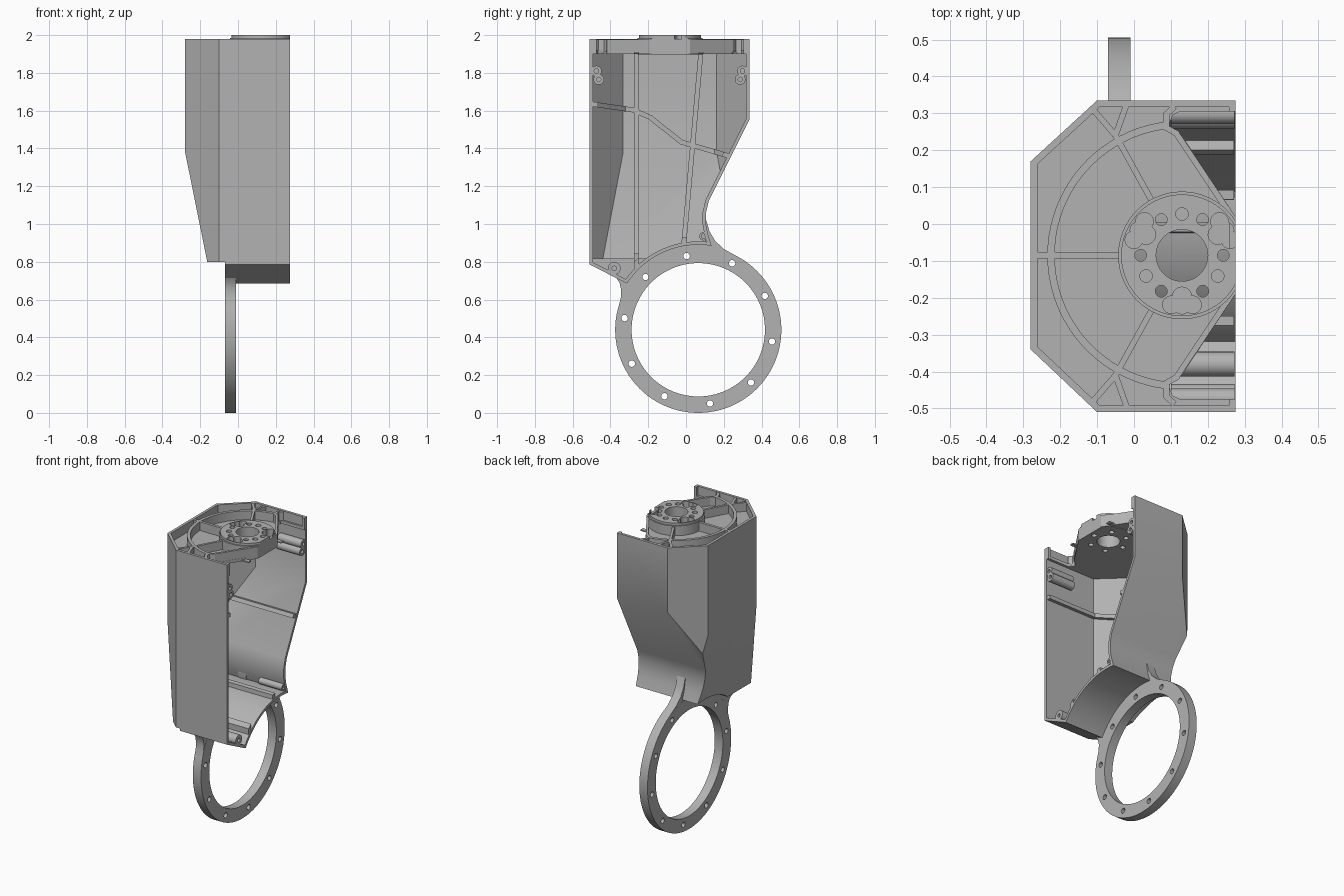
import bpy, bmesh
from math import cos, sin, radians
from mathutils import Vector

cube = bpy.data.objects.get("Cube")
if cube:
    bpy.data.objects.remove(cube, do_unlink=True)

metal = bpy.data.materials.new("grey metal")
metal.use_nodes = True
GREY = (0.45, 0.45, 0.45, 1)
metal.diffuse_color = GREY
metal.node_tree.nodes["Principled BSDF"].inputs["Base Color"].default_value = GREY

RING = (0.065, 0.44)   # ring centre in y, z
HUB = (0.13, -0.085)   # hub centre in x, y
FRONT = 0.275          # open side of the housing
TOP = 1.98


def polar(c, r, deg):
    return (c[0] + r * cos(radians(deg)), c[1] + r * sin(radians(deg)))


def arc(c, r, a, b, n):
    return [polar(c, r, a + (b - a) * i / n) for i in range(n + 1)]


def circle(c, r, n=32):
    return arc(c, r, 0, 360, n)[:-1]


def bar(p, q, width):
    """Rectangle around the segment p-q."""
    p, q = Vector(p), Vector(q)
    d = (q - p).normalized() * width / 2
    s = Vector((-d.y, d.x))
    return [p + s, p - s, q - s, q + s]


def inset(pts, t):
    """Move a counter-clockwise outline inward by t."""
    pts = [Vector(p) for p in pts]
    out = []
    for i, b in enumerate(pts):
        d1 = (b - pts[i - 1]).normalized()
        d2 = (pts[(i + 1) % len(pts)] - b).normalized()
        n1, n2 = Vector((-d1.y, d1.x)), Vector((-d2.y, d2.x))
        out.append(b + (n1 + n2) * t / (1 + n1.dot(n2)))
    return out


def prism(name, pts, lo, hi, axis="z", planes=()):
    """Extrude an outline along x or z, then trim it by (point, outward normal)."""
    bm = bmesh.new()
    place = (lambda p, h: (h, p[0], p[1])) if axis == "x" else (lambda p, h: (p[0], p[1], h))
    a = [bm.verts.new(place(p, lo)) for p in pts]
    b = [bm.verts.new(place(p, hi)) for p in pts]
    bm.faces.new(a)
    bm.faces.new(b)
    for i in range(len(a)):
        bm.faces.new((a[i - 1], a[i], b[i], b[i - 1]))
    for co, no in planes:
        bmesh.ops.bisect_plane(bm, geom=bm.verts[:] + bm.edges[:] + bm.faces[:], dist=1e-5,
                               plane_co=co, plane_no=no, clear_outer=True)
        bmesh.ops.holes_fill(bm, edges=[e for e in bm.edges if e.is_boundary], sides=0)
    bmesh.ops.recalc_face_normals(bm, faces=bm.faces[:])
    me = bpy.data.meshes.new(name)
    bm.to_mesh(me)
    bm.free()
    me.materials.append(metal)
    ob = bpy.data.objects.new(name, me)
    bpy.context.collection.objects.link(ob)
    return ob


def boolean(ob, cutter, op="DIFFERENCE", keep=False):
    mod = ob.modifiers.new("cut", "BOOLEAN")
    mod.operation, mod.object, mod.solver = op, cutter, "EXACT"
    bpy.context.view_layer.objects.active = ob
    bpy.ops.object.modifier_apply(modifier=mod.name)
    if not keep:
        bpy.data.objects.remove(cutter, do_unlink=True)
    return ob


# Side profile of the housing in y, z
profile = [(-0.51, TOP), (-0.51, 0.785)] + arc(RING, 0.45, 147, 81, 24) + [
    (0.115, 0.95), (0.106, 1.0), (0.106, 1.06), (0.12, 1.12), (0.335, 1.55), (0.335, TOP)]


def housing(name, t, x_max, z_max):
    """Housing volume shrunk by t, with bevelled back corners and tapered lower back."""
    planes = []
    for co, no in (((-0.28, 0.17, 1), (-0.165, 0.18, 0)), ((-0.28, -0.34, 1), (-0.17, -0.18, 0)),
                   ((-0.28, 0, 1.38), (-0.57, 0, -0.115))):
        no = Vector(no).normalized()
        planes.append((Vector(co) - no * t, no))
    planes.append(((0, 0, z_max), (0, 0, 1)))
    ob = prism(name, inset(profile, t), -0.28 + t, x_max, "x", planes)
    under = prism("under_cutter", [(-1, -1), (-0.07 + t, -1), (-0.07 + t, 1), (-1, 1)], 0, 0.8 + t)
    return boolean(ob, under)


# Thin-walled housing, open on one side
shell = housing("housing", 0, FRONT, 3)
boolean(shell, housing("cavity", 0.018, 0.5, 1.9))

# Recessed top with a notch either side of the hub
top_outline = [(-0.28, -0.34), (-0.1, -0.51), (FRONT, -0.51), (FRONT, 0.335), (-0.1, 0.335), (-0.28, 0.17)]
boolean(shell, prism("top_recess", inset(top_outline, 0.018), 1.92, 2.1))
notch = [(0.3, -0.018), (0.13, 0.24), (0.105, 0.25), (0.095, 0.27), (0.105, 0.295), (0.125, 0.305), (0.3, 0.305)]


def flip(p, side):
    return (p[0], HUB[1] + (p[1] - HUB[1]) * side)


for side in (1, -1):
    boolean(shell, prism("notch", [flip(p, side) for p in notch], 1.86, 2.1))

# Ribs standing inside the walls
layer = housing("rib_layer", 0.006, FRONT - 0.004, 1.91)
boolean(layer, housing("rib_void", 0.045, 0.5, 1.902))
rib_lines = [((-0.262, 1.92), (-0.262, 0.6)), ((0.08, 1.92), (-0.02, 0.8)),
             ((-0.6, 1.65), (-0.255, 1.6)), ((-0.27, 1.6), (-0.18, 1.56)),
             ((-0.19, 1.565), (-0.02, 1.43)), ((-0.03, 1.435), (0.4, 1.31))]
for i, (p, q) in enumerate(rib_lines):
    rib = prism(f"inner_rib_{i + 1}", bar(p, q, 0.026), -0.5, 0.5, "x")
    boolean(rib, layer, "INTERSECT", keep=True)
bpy.data.objects.remove(layer, do_unlink=True)

# Web of ribs on the top
rib_z = (1.91, TOP - 0.002)
prism("top_arc_rib", arc(HUB, 0.365, 97, 263, 40) + arc(HUB, 0.345, 263, 97, 40), *rib_z)
prism("top_spoke_back", bar(polar(HUB, 0.16, 180), (-0.27, HUB[1]), 0.018), *rib_z)
top_lines = [(polar(HUB, 0.16, 119), (-0.05, 0.24)), ((-0.05, 0.24), (-0.115, 0.315)),
             ((-0.052, 0.235), (-0.02, 0.325)), ((0.262, 0.025), (0.115, 0.245)),
             ((0.12, 0.243), (0.085, 0.262)), ((0.088, 0.26), (0.088, 0.3)), ((0.085, 0.295), (0.11, 0.318))]
for side, word in ((1, "back"), (-1, "front")):
    for i, (p, q) in enumerate(top_lines):
        prism(f"top_rib_{word}_{i + 1}", bar(flip(p, side), flip(q, side), 0.016), *rib_z)

# Mounting hub with bores and rounded pockets
clip = [((FRONT, 0, 0), (1, 0, 0))]
hub = prism("hub", circle(HUB, 0.173, 64), 1.898, 1.985, "z", clip)
boolean(hub, prism("hub_face", circle(HUB, 0.165, 64), 1.94, 2.0, "z", clip), "UNION")
for ob in (hub, shell):
    boolean(ob, prism("centre_bore", circle(HUB, 0.07, 48), 1.8, 2.1))
    for k in range(6):
        boolean(ob, prism("bore", circle(polar(HUB, 0.112, 60 * k), 0.016, 20), 1.8, 2.1))
for a in (30, 150, 270):
    for r, da, size in ((0.137, 12, 0.024), (0.137, -12, 0.024), (0.137, 0, 0.022), (0.112, 0, 0.026)):
        boolean(hub, prism("pocket", circle(polar(HUB, r, a + da), size, 20), 1.95, 2.1))
    boolean(hub, prism("blind_hole", circle(polar(HUB, 0.112, a + 60), 0.017, 20), 1.95, 2.1))

# Screw bosses along the open edge
bosses = [((-0.474, 1.81), 0.028), ((-0.462, 1.765), 0.028), ((0.299, 1.81), 0.028),
          ((0.287, 1.765), 0.028), ((-0.38, 0.765), 0.034), ((0.093, 0.935), 0.022)]
for i, (c, r) in enumerate(bosses):
    boss = prism(f"screw_boss_{i + 1}", circle(c, r, 24), 0.1, FRONT - 0.003, "x")
    boolean(boss, prism("screw_hole", circle(c, 0.012, 16), 0.22, 0.4, "x"))

# Bolt ring with ten holes
ring = prism("bolt_ring", circle(RING, 0.44, 96), -0.07, -0.01, "x")
boolean(ring, prism("ring_opening", circle(RING, 0.353, 96), -0.2, 0.2, "x"))
for k in range(10):
    boolean(ring, prism("bolt_hole", circle(polar(RING, 0.395, 99 + 36 * k), 0.017, 20), -0.2, 0.2, "x"))

# Curved web joining the ring to the housing
prism("ring_web", [(-0.375, 0.722), (-0.352, 0.69), (-0.343, 0.65), (-0.345, 0.61), (-0.363, 0.54)]
      + arc(RING, 0.428, 166, 58, 40)
      + [(0.27, 0.829), (0.2, 0.868), (0.155, 0.91), (0.125, 0.96), (0.107, 1.02), (0.095, 0.96)]
      + arc(RING, 0.462, 85, 145, 24), -0.069, -0.011, "x")

# Shade curved faces smoothly, keep corners sharp
for ob in bpy.context.scene.objects:
    ob.select_set(ob.type == "MESH" and metal.name in ob.data.materials)
bpy.context.view_layer.objects.active = shell
bpy.ops.object.shade_smooth_by_angle(angle=radians(30))
